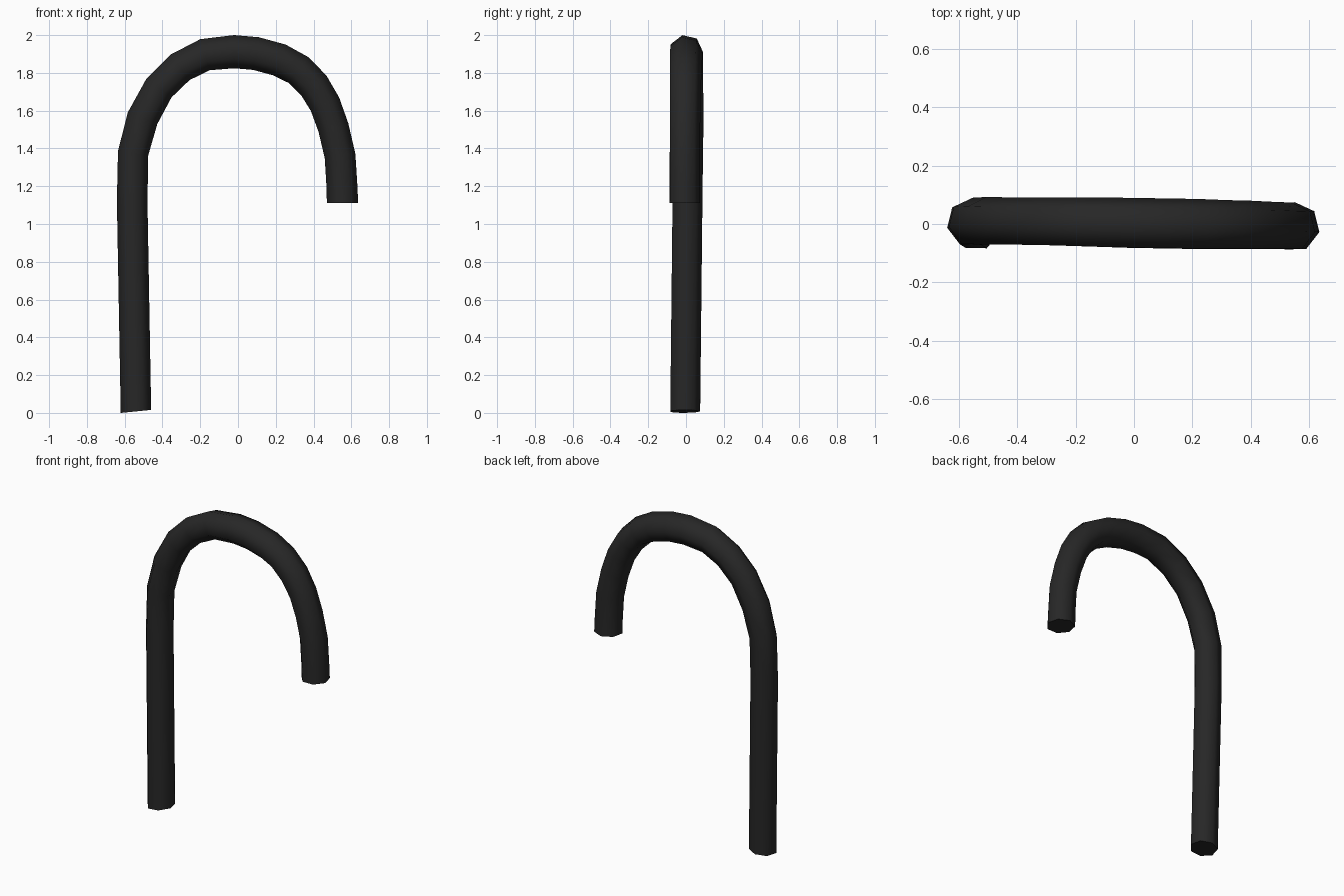
import bpy, bmesh, math
from mathutils import Vector

if "Cube" in bpy.data.objects:
    bpy.data.objects.remove(bpy.data.objects["Cube"])

SIDES = 7
PHASE = math.radians(-12)

# Centre line of the tube: x, y, z, radius
path = [
    (-0.54, -0.008, 0.008, 0.083), (-0.56, 0.004, 1.12, 0.083),
    (-0.555, 0.007, 1.375, 0.083), (-0.505, 0.007, 1.56, 0.086),
    (-0.418, 0.006, 1.72, 0.085), (-0.305, 0.005, 1.83, 0.086),
    (-0.175, 0.003, 1.896, 0.088), (-0.02, 0.0, 1.912, 0.09),
    (0.095, -0.002, 1.902, 0.09), (0.22, -0.004, 1.868, 0.09),
    (0.32, -0.006, 1.815, 0.088), (0.40, -0.007, 1.735, 0.087),
    (0.46, -0.008, 1.635, 0.085), (0.505, -0.009, 1.51, 0.084),
    (0.54, -0.01, 1.36, 0.084), (0.55, -0.01, 1.2, 0.084),
    (0.553, -0.01, 1.11, 0.085),
]

pts = [Vector(p[:3]) for p in path]
last = len(pts) - 1


def tangent(i):
    if i == 0:
        return Vector((-0.1, 0, 1)).normalized()
    if i == last:
        return Vector((0, 0, -1))
    t = (pts[i] - pts[i - 1]).normalized() + (pts[i + 1] - pts[i]).normalized()
    t.y = 0
    return t.normalized()


# Sweep a seven-sided ring along the hook
bm = bmesh.new()
rings = []
for i, p in enumerate(pts):
    t = tangent(i)
    out = Vector((-t.z, 0, t.x))
    r = path[i][3]
    ring = []
    for k in range(SIDES):
        a = PHASE + math.tau * k / SIDES
        ring.append(bm.verts.new(p + out * r * math.cos(a) + Vector((0, r * math.sin(a), 0))))
    rings.append(ring)
for a, b in zip(rings, rings[1:]):
    for k in range(SIDES):
        n = (k + 1) % SIDES
        bm.faces.new((a[k], a[n], b[n], b[k]))

# End caps
bm.faces.new(rings[0])
bm.faces.new(rings[-1])
bmesh.ops.recalc_face_normals(bm, faces=bm.faces)

mesh = bpy.data.meshes.new("hooked_tube")
bm.to_mesh(mesh)
bm.free()
tube = bpy.data.objects.new("hooked_tube", mesh)
bpy.context.collection.objects.link(tube)

# Dark finish
mat = bpy.data.materials.new("dark_finish")
mat.diffuse_color = (0.02, 0.02, 0.02, 1)
mat.use_nodes = True
mat.node_tree.nodes["Principled BSDF"].inputs["Base Color"].default_value = mat.diffuse_color
mesh.materials.append(mat)

bpy.context.view_layer.objects.active = tube
tube.select_set(True)
bpy.ops.object.shade_smooth_by_angle(angle=math.radians(60))
